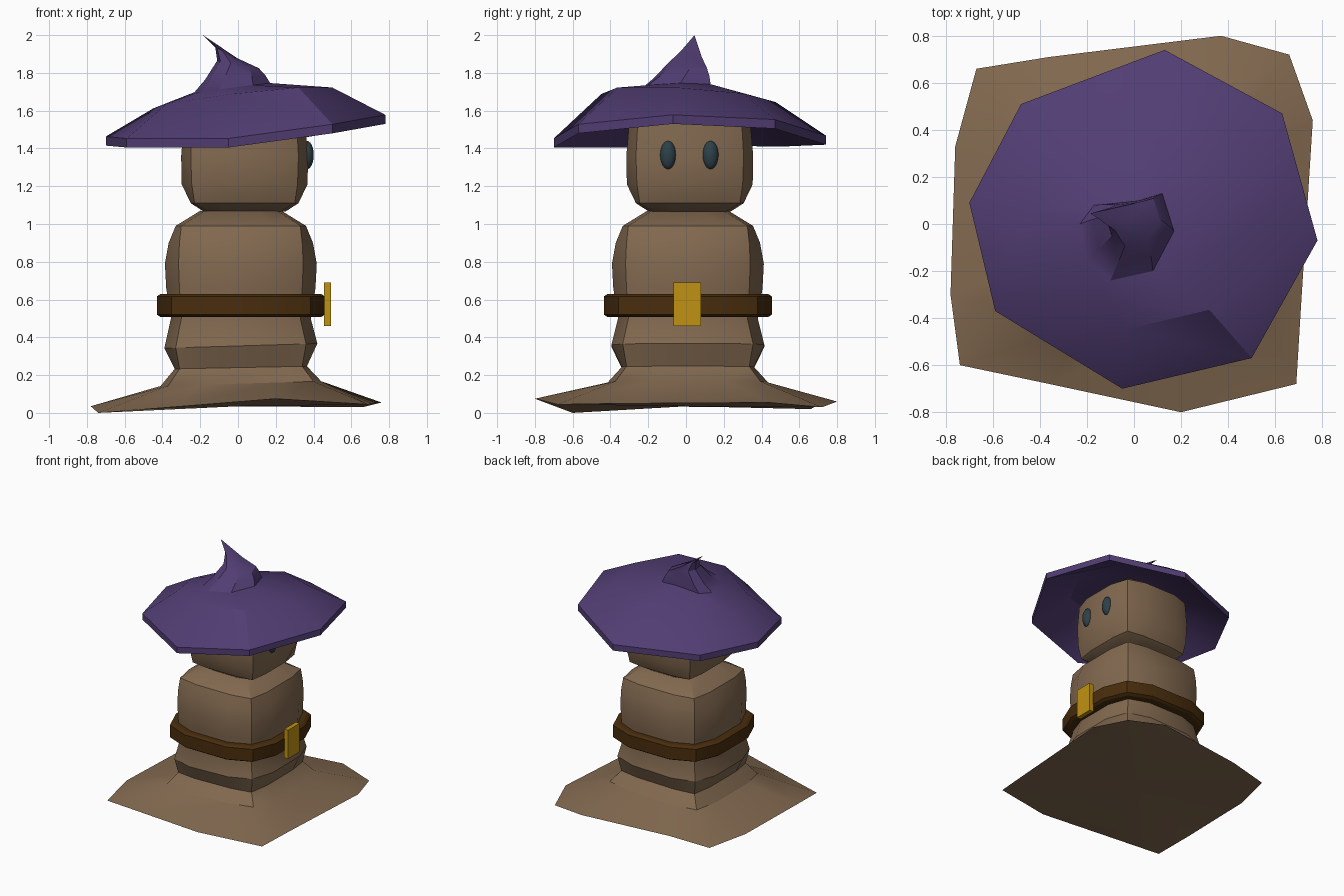
import bpy, math
from mathutils import Vector

if "Cube" in bpy.data.objects:
    bpy.data.objects.remove(bpy.data.objects["Cube"])


def material(name, rgb):
    m = bpy.data.materials.new(name)
    m.diffuse_color = (*rgb, 1)
    m.use_nodes = True
    m.node_tree.nodes["Principled BSDF"].inputs["Base Color"].default_value = m.diffuse_color
    return m


CLOTH = material("tan_cloth", (0.225, 0.142, 0.08))
PURPLE = material("purple_felt", (0.083, 0.047, 0.172))
LEATHER = material("brown_leather", (0.066, 0.026, 0.004))
GOLD = material("gold", (0.53, 0.29, 0.006))
TEAL = material("dark_teal", (0.026, 0.052, 0.066))


def finish(ob, name, mat, angle=30):
    ob.name = name
    ob.data.materials.append(mat)
    bpy.ops.object.select_all(action='DESELECT')
    ob.select_set(True)
    bpy.context.view_layer.objects.active = ob
    bpy.ops.object.mode_set(mode='EDIT')
    bpy.ops.mesh.select_all(action='SELECT')
    bpy.ops.mesh.normals_make_consistent(inside=False)
    bpy.ops.object.mode_set(mode='OBJECT')
    bpy.ops.object.shade_smooth_by_angle(angle=math.radians(angle))


def loft(name, rings, mat, start=None, end=None):
    """Skin equal rings, closing each end with a fan to a centre point."""
    n = len(rings[0])
    verts = [Vector(p) for r in rings for p in r]
    faces = []
    for k in range(len(rings) - 1):
        for i in range(n):
            j = (i + 1) % n
            faces.append((k*n + i, k*n + j, k*n + n + j, k*n + n + i))
    for base, tip, ring in ((0, start, rings[0]), ((len(rings)-1)*n, end, rings[-1])):
        if tip is None:
            tip = sum((Vector(p) for p in ring), Vector()) / n
        verts.append(Vector(tip))
        faces += [(base + i, base + (i+1) % n, len(verts)-1) for i in range(n)]
    me = bpy.data.meshes.new(name)
    me.from_pydata(verts, [], faces)
    ob = bpy.data.objects.new(name, me)
    bpy.context.collection.objects.link(ob)
    finish(ob, name, mat)
    return ob


def square_ring(z, corner, bulge, cx=0.015, cy=0.01, tilt=0.0):
    """Square with bulging sides: four corners and two points per side."""
    pts = []
    m = corner * 0.5
    for q in range(4):
        a = q * math.pi / 2
        for x, y in ((corner, corner), (m, bulge), (-m, bulge)):
            px = x*math.cos(a) - y*math.sin(a)
            py = x*math.sin(a) + y*math.cos(a)
            pts.append((cx + px, cy + py, z + tilt*px))
    return pts


# Robe: ragged hem rising into a stacked body
hem = [(.66, .72, .03), (.37, .80, .06), (-.36, .71, .05), (-.67, .66, .02),
       (-.76, .33, .03), (-.78, -.30, .035), (-.74, -.60, 0), (-.36, -.68, .03),
       (.20, -.80, .075), (.69, -.68, .045), (.71, -.35, .05), (.76, .44, .055)]
body = [(.155, .385, .425, .03), (.24, .325, .35, .02), (.355, .345, .405, .03),
        (.50, .315, .37, 0), (.66, .325, .395, 0), (.79, .33, .402, 0),
        (.90, .325, .382, 0), (.99, .315, .345, 0), (1.07, .19, .215, 0)]
loft("robe", [hem] + [square_ring(z, c, b, tilt=t) for z, c, b, t in body],
     CLOTH, start=(0, 0, .035))

# Head
head = [(1.065, .19, .215), (1.11, .265, .285), (1.21, .28, .333),
        (1.36, .285, .336), (1.54, .275, .32), (1.61, .2, .22)]
loft("head", [square_ring(z, c, b, .035, .02) for z, c, b in head], CLOTH)

# Eyes
for side, y in (("right", -.095), ("left", .13)):
    bpy.ops.mesh.primitive_uv_sphere_add(segments=20, ring_count=12, radius=1,
                                         location=(.365, y, 1.365))
    eye = bpy.context.object
    eye.scale = (.036, .042, .075)
    bpy.ops.object.transform_apply(location=False, rotation=False, scale=True)
    finish(eye, side + "_eye", TEAL)

# Belt with softened rims
belt = [(.507, .35, .425), (.52, .368, .444), (.617, .368, .444), (.63, .35, .425)]
loft("belt", [square_ring(z, c, b) for z, c, b in belt], LEATHER)

# Buckle
bpy.ops.mesh.primitive_cube_add(size=1, location=(.474, .007, .575))
buckle = bpy.context.object
buckle.scale = (.035, .146, .23)
bpy.ops.object.transform_apply(location=False, rotation=False, scale=True)
finish(buckle, "buckle", GOLD)

# Hat: wide tilted brim, low dome and a crooked point
brim = [(.13, .74, 1.42), (.63, .47, 1.505), (.78, -.07, 1.53), (.50, -.57, 1.48),
        (-.05, -.70, 1.405), (-.59, -.37, 1.405), (-.70, .09, 1.415), (-.48, .51, 1.41)]
point_base = [(.02, .10), (.12, .13), (.17, -.03), (.08, -.20),
              (-.10, -.24), (-.20, -.16), (-.23, 0), (-.17, .08)]


def dome(f, z):
    return [(x*f, y*f, z + .11*x*f - .06*y*f) for x, y, _ in brim]


def point_ring(f, cx, cy, z, tilt):
    return [(cx + (x + .03)*f, cy + (y + .05)*f, z + tilt*(x + .03))
            for x, y in point_base]


hat = [dome(.35, 1.635), dome(.62, 1.61), brim,
       [(x, y, z + .048) for x, y, z in brim],
       dome(.64, 1.665),
       point_ring(1, -.03, -.05, 1.722, .12),
       point_ring(.8, -.015, -.02, 1.775, .06),
       point_ring(.55, 0, .01, 1.845, -.1),
       point_ring(.3, -.06, .03, 1.905, -.15)]
loft("hat", hat, PURPLE, end=(-.185, .045, 2.0))
